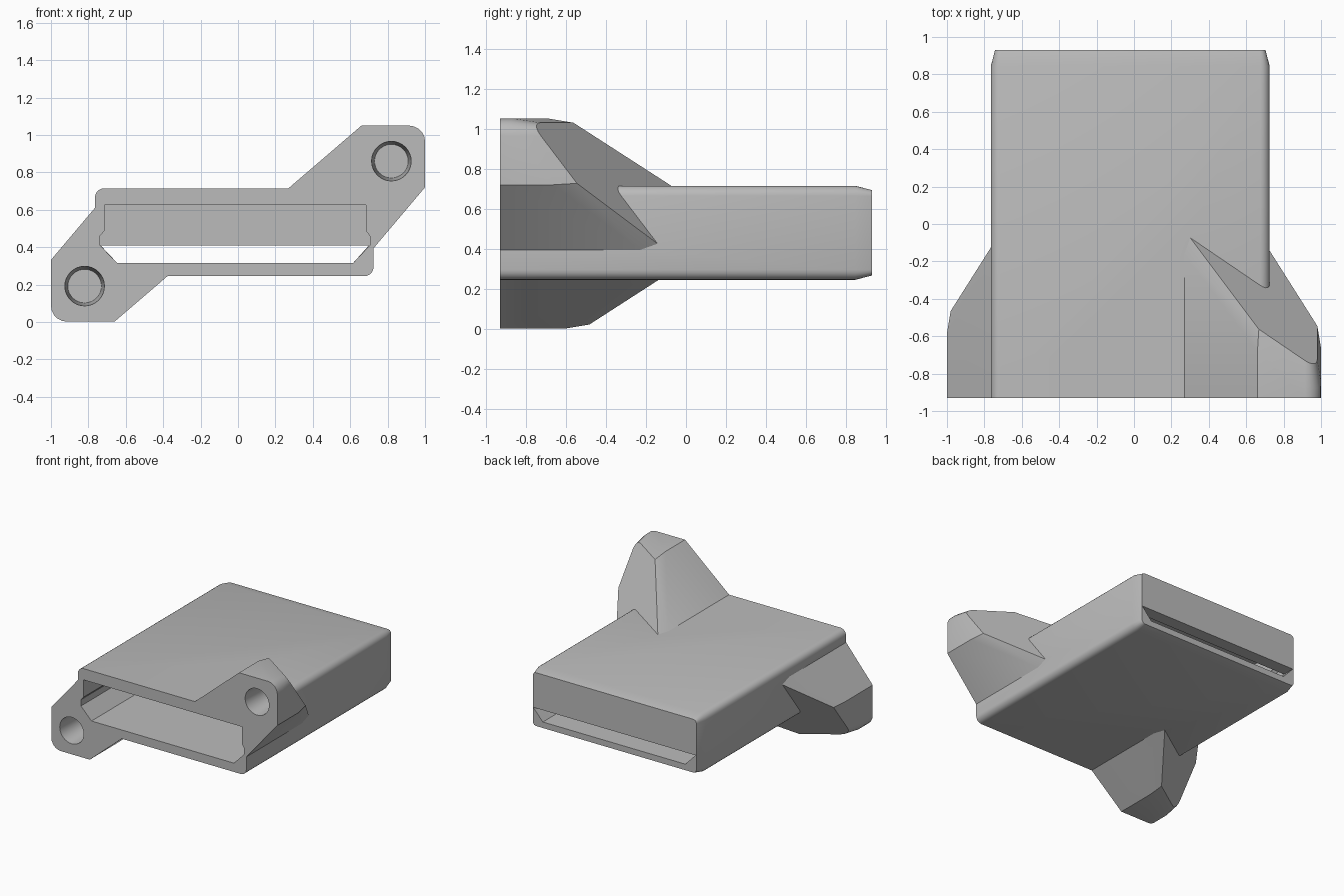
import bpy, bmesh, math
from mathutils import Vector

if "Cube" in bpy.data.objects:
    bpy.data.objects.remove(bpy.data.objects["Cube"])

grey = bpy.data.materials.new("plain_grey")
grey.diffuse_color = (0.5, 0.5, 0.5, 1)
grey.use_nodes = True
grey.node_tree.nodes["Principled BSDF"].inputs["Base Color"].default_value = grey.diffuse_color


def rounded(corners, steps=5):
    """Counter-clockwise (x, z, radius) corners -> list of 2D points."""
    out, n = [], len(corners)
    for i, (x, z, r) in enumerate(corners):
        p = Vector((x, z))
        if r == 0:
            out.append(p)
            continue
        a = p + (Vector(corners[i - 1][:2]) - p).normalized() * r
        b = p + (Vector(corners[(i + 1) % n][:2]) - p).normalized() * r
        c = a + b - p
        for k in range(steps + 1):
            t = k / steps * math.pi / 2
            out.append(c + (a - c) * math.cos(t) + (b - c) * math.sin(t))
    return out


def inset(pts, d):
    """Mitred inward offset of a counter-clockwise outline."""
    out, n = [], len(pts)
    for i, p in enumerate(pts):
        e1 = (p - pts[i - 1]).normalized()
        e2 = (pts[(i + 1) % n] - p).normalized()
        n1, n2 = Vector((-e1.y, e1.x)), Vector((-e2.y, e2.x))
        out.append(p + (n1 + n2) * d / (1 + n1.dot(n2)))
    return out


def loft(name, rings):
    """Skin a list of 3D rings, capped at both ends."""
    bm = bmesh.new()
    vs = [[bm.verts.new(p) for p in ring] for ring in rings]
    n = len(vs[0])
    for a, b in zip(vs, vs[1:]):
        for i in range(n):
            bm.faces.new((a[i], a[(i + 1) % n], b[(i + 1) % n], b[i]))
    bm.faces.new(vs[0][::-1])
    bm.faces.new(vs[-1])
    bmesh.ops.recalc_face_normals(bm, faces=bm.faces[:])
    me = bpy.data.meshes.new(name)
    bm.to_mesh(me)
    bm.free()
    me.materials.append(grey)
    ob = bpy.data.objects.new(name, me)
    bpy.context.collection.objects.link(ob)
    return ob


def at_y(pts, y):
    return [(p.x, y, p.y) for p in pts]


FRONT, BACK = -0.93, 0.93

# Rounded sleeve body with a slightly tapered back end
outline = rounded([(-0.765, 0.245, 0.05), (0.725, 0.245, 0.05),
                   (0.725, 0.715, 0.05), (-0.765, 0.715, 0.05)])
body = loft("connector_housing", [at_y(outline, FRONT), at_y(outline, 0.845),
                                  at_y(inset(outline, 0.022), BACK)])

# Screw ears: one profile, cut off by a slanted plane, repeated turned half round
ear_shape = rounded([(0.20, 0.655, 0), (0.70, 0.365, 0), (1.0, 0.72, 0),
                     (1.0, 1.05, 0.085), (0.66, 1.05, 0)])


def slant(pts, shift):
    return [(p.x, -0.08 - 0.68 * (p.x - 0.31) - 0.76 * (p.y - 0.715) + shift, p.y)
            for p in pts]


def half_turn(ring):
    return [(-x, y, 1.052 - z) for x, y, z in ring]


parts, cutters = [], []
for name, turned, shift in (("right", False, 0), ("left", True, 0.08)):
    rings = [at_y(ear_shape, FRONT), slant(ear_shape, shift - 0.11),
             slant(inset(ear_shape, 0.02), shift)]
    # Blind, tapered screw hole
    circle = [Vector((math.cos(k * math.tau / 32), math.sin(k * math.tau / 32)))
              for k in range(32)]
    c = Vector((0.82, 0.86))
    hole = [at_y([c + v * r for v in circle], y)
            for r, y in ((0.108, FRONT - 0.05), (0.106, FRONT), (0.09, -0.69))]
    if turned:
        rings, hole = [half_turn(r) for r in rings], [half_turn(r) for r in hole]
    parts.append(loft(name + "_screw_ear", rings))
    cutters.append(loft(name + "_hole_cutter", hole))

# Stepped inner pocket, stopped by the back wall
pocket = [Vector(p) for p in (
    (-0.645, 0.315), (0.615, 0.315), (0.705, 0.41), (0.705, 0.46), (0.685, 0.487),
    (0.685, 0.625), (-0.715, 0.625), (-0.715, 0.487), (-0.738, 0.46), (-0.738, 0.41))]
cutters.append(loft("pocket_cutter", [at_y(pocket, FRONT - 0.05), at_y(pocket, 0.83)]))

# Low slot running out through the back wall
slot = [Vector(p) for p in ((-0.645, 0.315), (0.615, 0.315), (0.70, 0.41), (-0.735, 0.41))]
cutters.append(loft("slot_cutter", [at_y(slot, 0.5), at_y(slot, BACK + 0.05)]))

# Join the ears, then cut the openings
bpy.context.view_layer.objects.active = body
for op, group in (("UNION", parts), ("DIFFERENCE", cutters)):
    for ob in group:
        m = body.modifiers.new(ob.name, "BOOLEAN")
        m.operation, m.solver, m.object = op, "EXACT", ob
        bpy.ops.object.modifier_apply(modifier=m.name)
        bpy.data.objects.remove(ob)

bpy.ops.object.select_all(action="DESELECT")
body.select_set(True)
bpy.ops.object.shade_smooth_by_angle(angle=math.radians(30))
